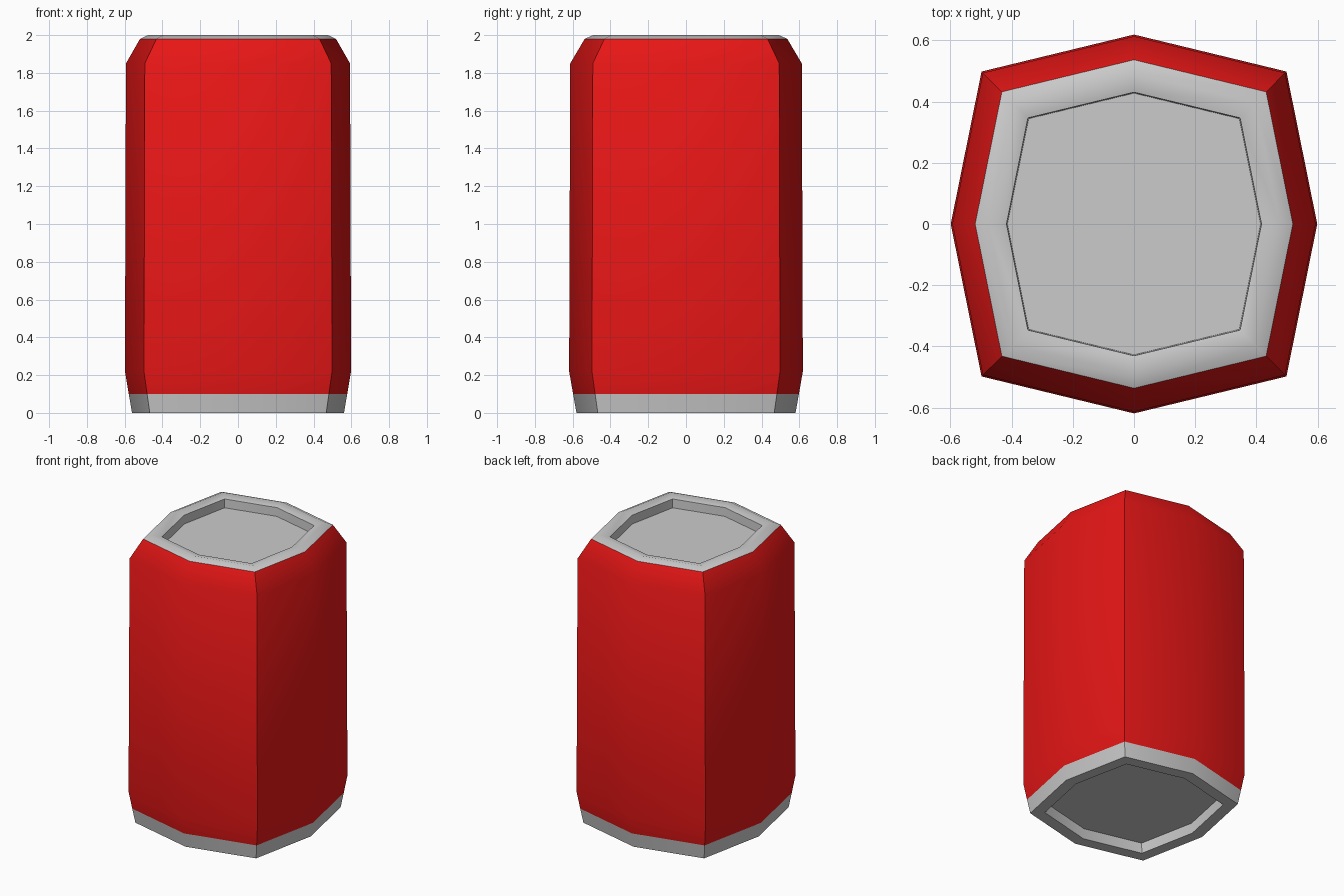
import bpy, bmesh
from math import radians

if "Cube" in bpy.data.objects:
    bpy.data.objects.remove(bpy.data.objects["Cube"])

# Eight-sided cross-section at full width, counter-clockwise
SECTION = [(0.595, 0), (0.495, 0.495), (0, 0.615), (-0.495, 0.495),
           (-0.595, 0), (-0.495, -0.495), (0, -0.615), (0.495, -0.495)]


def loft(name, profile, cap_last=False, material=None):
    """Stack scaled copies of the section through (scale, z) points."""
    bm = bmesh.new()
    rings = [[bm.verts.new((x * s, y * s, z)) for x, y in SECTION]
             for s, z in profile]
    for a, b in zip(rings, rings[1:]):
        for i in range(8):
            j = (i + 1) % 8
            bm.faces.new((a[i], a[j], b[j], b[i]))
    if cap_last:
        bm.faces.new(rings[-1])
    mesh = bpy.data.meshes.new(name)
    bm.to_mesh(mesh)
    bm.free()
    obj = bpy.data.objects.new(name, mesh)
    bpy.context.collection.objects.link(obj)
    if material:
        mesh.materials.append(material)
    bpy.ops.object.select_all(action='DESELECT')
    obj.select_set(True)
    bpy.context.view_layer.objects.active = obj
    bpy.ops.object.shade_smooth_by_angle(angle=radians(40))
    return obj


red = bpy.data.materials.new("red_paint")
red.diffuse_color = (0.8, 0.008, 0.008, 1)
red.use_nodes = True
red.node_tree.nodes["Principled BSDF"].inputs["Base Color"].default_value = red.diffuse_color

# Painted body with tapered foot and shoulder
loft("can_body", [(0.972, 0.10), (1.006, 0.22), (0.997, 1.85), (0.872, 1.98)],
     material=red)

# Bare metal lid: rounded rim, inner wall and sunken panel
loft("can_lid", [(0.872, 1.98), (0.80, 2.0), (0.70, 1.985), (0.695, 1.925)],
     cap_last=True)

# Bare metal base: outer band, flat foot ring and recessed underside
base = loft("can_base", [(0.972, 0.10), (0.943, 0.0), (0.81, 0.0), (0.80, 0.07)],
            cap_last=True)
base.data.flip_normals()
